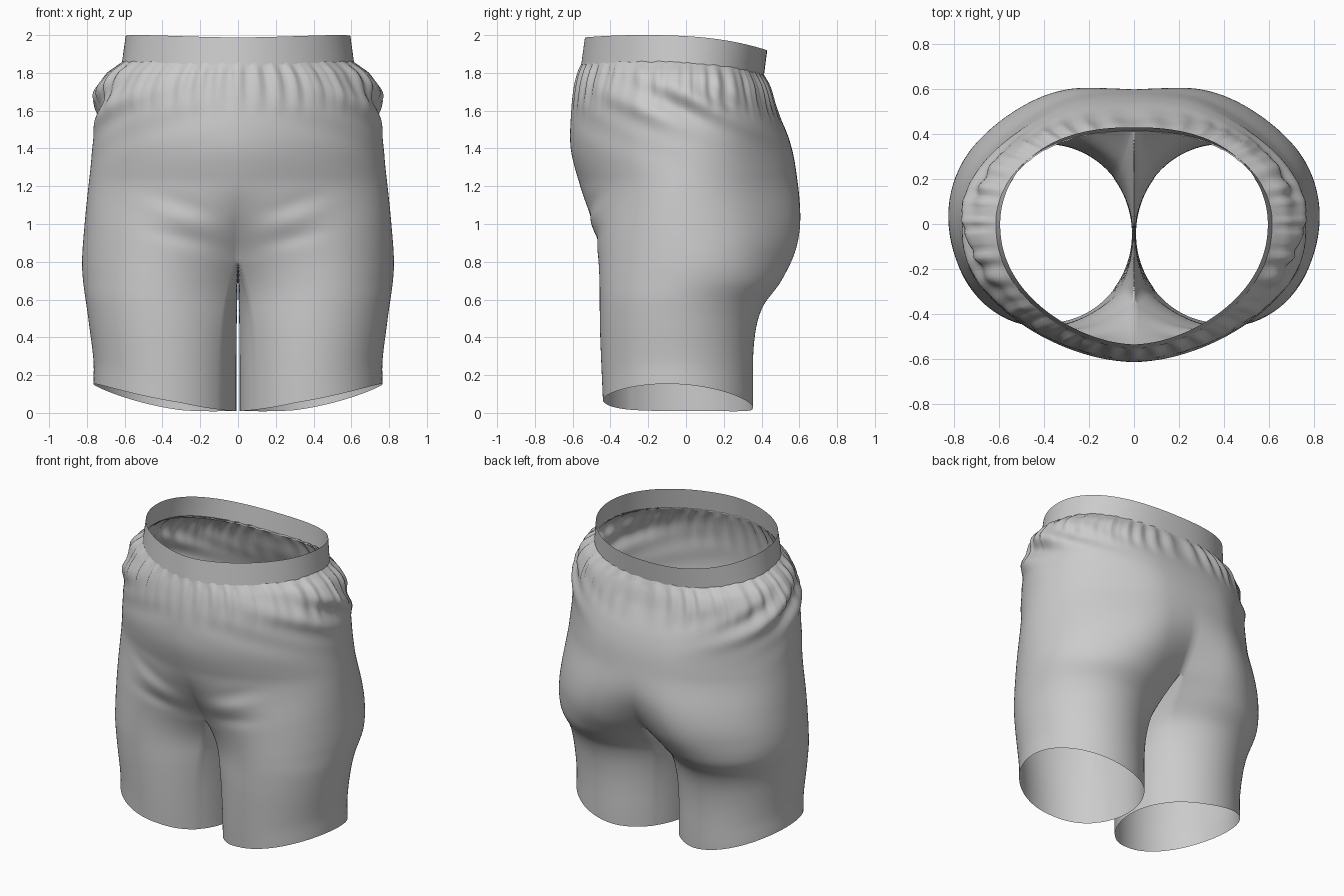
import bpy, bmesh
from math import sin, cos, pi, exp, radians, copysign

if "Cube" in bpy.data.objects:
    bpy.data.objects.remove(bpy.data.objects["Cube"])

NU, NI = 110, 24            # points on the outer arc and on the inner leg wall
CROTCH = 0.80
EXT = radians(140)          # half extent of the outer leg arc

# Silhouette profiles: (height, value)
WIDTH = [(0, .765), (.15, .765), (.4, .79), (.75, .825), (1, .812), (1.4, .77),
         (1.6, .752), (1.72, .737), (1.8, .69), (1.84, .64), (1.87, .60)]
FRONT = [(0, .44), (.4, .455), (.75, .46), (.9, .475), (1.05, .51), (1.2, .56),
         (1.4, .61), (1.6, .607), (1.75, .585), (1.87, .55)]
BACK = [(0, .355), (.35, .36), (.55, .405), (.7, .515), (.85, .585), (1.05, .605),
        (1.3, .58), (1.5, .54), (1.7, .475), (1.8, .445), (1.87, .41)]


def curve(pts, z):
    """Smooth interpolation through (height, value) pairs."""
    n = len(pts)
    if z <= pts[0][0]:
        return pts[0][1]
    if z >= pts[-1][0]:
        return pts[-1][1]
    i = next(k for k in range(n - 1) if z <= pts[k + 1][0])

    def slope(k):
        a, b = pts[max(k - 1, 0)], pts[min(k + 1, n - 1)]
        return (b[1] - a[1]) / (b[0] - a[0])
    h = pts[i + 1][0] - pts[i][0]
    t = (z - pts[i][0]) / h
    return ((2*t**3 - 3*t*t + 1) * pts[i][1] + (t**3 - 2*t*t + t) * h * slope(i)
            + (3*t*t - 2*t**3) * pts[i + 1][1] + (t**3 - t*t) * h * slope(i + 1))


def smooth(a, b, x):
    t = min(max((x - a) / (b - a), 0), 1)
    return t * t * (3 - 2 * t)


def gauss(x, c, w):
    return exp(-((x - c) / w) ** 2)


def torso_point(t, w, f, b):
    """Half section of the torso, t from -90 (front) to 90 (back) degrees."""
    e = 2 / (2.05 + 0.25 * sin(t))
    y = copysign(abs(sin(t)) ** e, t)
    return w * max(cos(t), 0) ** e, y * (b if y > 0 else f)


def back_drop(y):
    """The waist sinks towards the back."""
    return 0.08 * ((y + .25) / .68) ** 2.7 if y > -.25 else 0.15 * (y + .25) ** 2


def folds(t, z, x):
    """Outward displacement of the fabric: gathers, side folds, groin creases."""
    env = smooth(1.55, 1.8, z) * (1 - .8 * smooth(1.82, 1.87, z))
    d = .006 * env * sin(34 * t + 2.5 * sin(5 * t)) + .005 * env * sin(53 * t + 3 * sin(7 * t))
    # diagonal folds that descend from the front waist to the back
    side = gauss(t, 0, .8) * gauss(z, 1.64, .17)
    d += side * (.016 * sin(6 * t + 19 * z + sin(4 * t)) + .010 * sin(9 * t + 37 * z + 2))
    if t < 0:
        for c, k, amp in ((.86, .22, -.010), (.94, .3, .007), (1.02, .3, -.005)):
            d += amp * gauss(z, c + k * x, .045) * gauss(x, .3, .16)
    return d


def section(zn, w):
    """One row: outer arc, then inner leg wall. w = how far the crotch is closed."""
    W, F, B = curve(WIDTH, zn), curve(FRONT, zn), curve(BACK, zn)
    s = smooth(.55, 1.25, zn)
    rx, ry, cy = (W - .006) / 2, (F + B) / 2, (B - F) / 2
    xc = .006 + rx
    xend = (xc + rx * cos(EXT)) * (1 - s)
    outer = []
    for i in range(NU + 1):
        u = i / NU
        a, t = EXT * (2 * u - 1), pi * (u - .5)
        bx, by = torso_point(t, W, F, B)
        x = (1 - s) * (xc + rx * cos(a)) + s * bx
        y = (1 - s) * (cy + ry * sin(a)) + s * by
        x -= xend * w * max(0, 1 - min(u, 1 - u) / .18) ** 2
        outer.append([max(x, 0), y, t])
    lo, hi = min(p[1] for p in outer), max(p[1] for p in outer)
    hips = .13 * smooth(.55, .85, zn) * (1 - smooth(1.3, 1.75, zn))
    for p in outer:
        if p[1] > 0:        # the seat tapers towards the hips
            p[1] *= B / hi * (1 - hips * smooth(.22, .72, p[0]))
        else:
            p[1] *= -F / lo
    inner = []
    y0, y1 = outer[-1][1], outer[0][1]
    for j in range(1, NI):
        a = EXT + (2 * pi - 2 * EXT) * j / NI
        k = .5 - .5 * sin(a) / sin(EXT)
        x = (xc + rx * cos(a)) * (1 - s) * (1 - w) + .003 * (1 - w)
        inner.append([x, y0 + (y1 - y0) * k, j / NI])
    return outer, inner


def hem(x, y):
    return .01 + .14 * (abs(x) / .765) ** 2 - .05 * y * min(1, x / .3)


def finish(name, bm):
    """Store the half mesh, mirror it across x = 0 and shade it smooth."""
    me = bpy.data.meshes.new(name)
    bmesh.ops.recalc_face_normals(bm, faces=bm.faces)
    bm.to_mesh(me)
    bm.free()
    me.shade_smooth()
    ob = bpy.data.objects.new(name, me)
    bpy.context.collection.objects.link(ob)
    m = ob.modifiers.new("mirror", 'MIRROR')
    m.merge_threshold = .001
    return ob


def bridge(bm, a, b, closed):
    n = len(a)
    for i in range(n if closed else n - 1):
        k = (i + 1) % n
        bm.faces.new((a[i], a[k], b[k], b[i]))


# Shorts body: closed leg rows up to the crotch seam, then open half rows to the waist
bm = bmesh.new()
prev = None
LEG_ROWS, TOP_ROWS = 34, 70
for r in range(LEG_ROWS + 1):
    v = r / LEG_ROWS
    outer, inner = section(CROTCH * v, v ** 3)
    row = []
    for x, y, t in outer:
        h = hem(x, y)
        z = h + (CROTCH - h) * v
        d = folds(t, z, x)
        row.append(bm.verts.new((x + d * cos(t), y + d * sin(t), z)))
    for x, y, k in inner:
        h = hem(x, y)
        top = CROTCH - .07 * sin(pi * k)
        row.append(bm.verts.new((x, y, h + (top - h) * v)))
    if prev:
        bridge(bm, prev, row, True)
    prev = row
prev = prev[:NU + 1]
for r in range(1, TOP_ROWS + 1):
    zn = CROTCH + (1.87 - CROTCH) * r / TOP_ROWS
    outer, _ = section(zn, 1)
    row = []
    for i, (x, y, t) in enumerate(outer):
        d = folds(t, zn, x)
        z = zn - back_drop(y) * smooth(1.3, 1.87, zn)
        px = 0 if i in (0, NU) else x + d * cos(t)
        row.append(bm.verts.new((px, y + d * sin(t), z)))
    bridge(bm, prev, row, False)
    prev = row
finish("shorts_body", bm)

# Waistband: smooth elastic strip, lower at the back
bm = bmesh.new()
prev = None
for r in range(5):
    v = r / 4
    row = []
    for i in range(NU + 1):
        x, y = torso_point(pi * (i / NU - .5), .615 - .02 * v, .555 - .02 * v, .412 + .018 * v)
        if i in (0, NU):
            x = 0
        row.append(bm.verts.new((x, y, 1.855 + .145 * v - back_drop(y))))
    if prev:
        bridge(bm, prev, row, False)
    prev = row
finish("waistband", bm)
